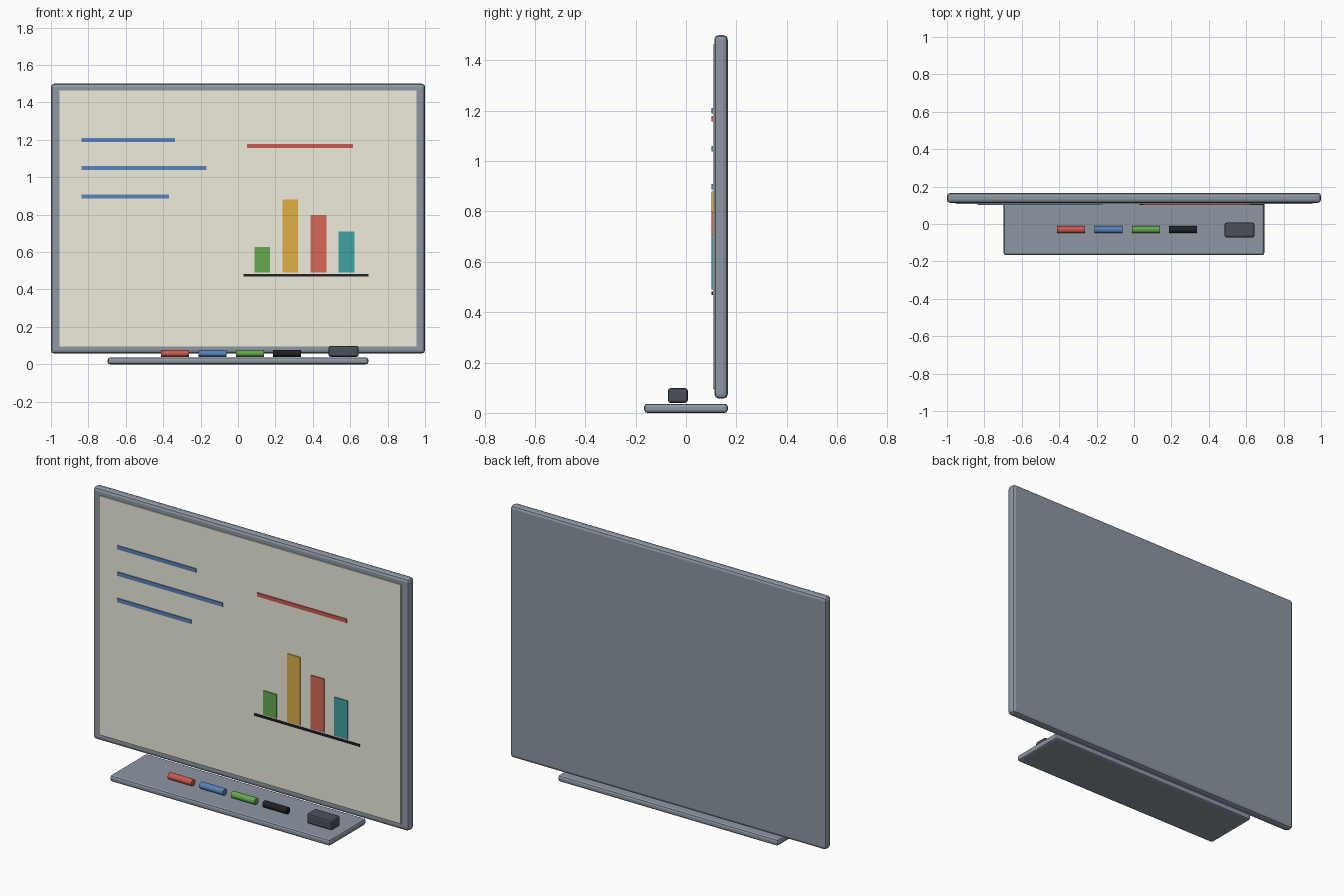
import bpy
import math

if "Cube" in bpy.data.objects:
    bpy.data.objects.remove(bpy.data.objects["Cube"])


def material(name, rgb):
    m = bpy.data.materials.new(name)
    m.diffuse_color = (*rgb, 1)
    m.use_nodes = True
    m.node_tree.nodes["Principled BSDF"].inputs["Base Color"].default_value = m.diffuse_color
    return m


RED = material("red", (0.62, 0.10, 0.08))
BLUE = material("blue", (0.10, 0.23, 0.50))
GREEN = material("green", (0.13, 0.40, 0.08))
BLACK = material("black", (0.015, 0.015, 0.02))
AMBER = material("amber", (0.75, 0.42, 0.06))
CORAL = material("coral", (0.68, 0.14, 0.09))
TEAL = material("teal", (0.05, 0.36, 0.36))
CREAM = material("cream", (0.85, 0.84, 0.72))
CHARCOAL = material("charcoal", (0.07, 0.08, 0.10))
STEEL = material("steel", (0.27, 0.31, 0.36))


def finish(ob, name, mat, bevel, segments=2):
    ob.name = name
    ob.data.materials.append(mat)
    if bevel:
        b = ob.modifiers.new("bevel", "BEVEL")
        b.width = bevel
        b.segments = segments
    return ob


def box(name, x, y, z, mat, bevel=0, segments=2):
    """Box from (min, max) pairs on each axis."""
    bpy.ops.mesh.primitive_cube_add(size=1, location=[sum(r) / 2 for r in (x, y, z)])
    ob = bpy.context.object
    ob.scale = [r[1] - r[0] for r in (x, y, z)]
    bpy.ops.object.transform_apply(location=False, rotation=False, scale=True)
    return finish(ob, name, mat, bevel, segments)


# Board and its writing surface
box("board_frame", (-1, 1), (0.113, 0.166), (0.057, 1.5), STEEL, 0.017)
box("writing_surface", (-0.955, 0.955), (0.107, 0.118), (0.095, 1.463), CREAM)

# Tray
box("tray", (-0.697, 0.697), (-0.166, 0.166), (0, 0.036), STEEL, 0.012)

# Drawn lines
INK = (0.102, 0.110)
lines = [(-0.837, -0.337, 1.2, BLUE), (-0.837, -0.169, 1.049, BLUE),
         (-0.837, -0.37, 0.898, BLUE), (0.048, 0.615, 1.167, RED)]
for i, (x0, x1, z, mat) in enumerate(lines):
    box(f"drawn_line_{i + 1}", (x0, x1), INK, (z - 0.011, z + 0.011), mat)

# Bar chart
box("chart_axis", (0.03, 0.698), INK, (0.469, 0.482), BLACK)
for i, (top, mat) in enumerate([(0.628, GREEN), (0.88, AMBER), (0.797, CORAL), (0.711, TEAL)]):
    x = 0.13 + 0.15 * i
    box(f"chart_bar_{i + 1}", (x - 0.042, x + 0.042), INK, (0.49, top), mat)

# Markers lying on the tray
for i, mat in enumerate([RED, BLUE, GREEN, BLACK]):
    bpy.ops.mesh.primitive_cylinder_add(vertices=12, radius=0.019, depth=0.15,
                                        location=(-0.337 + 0.2 * i, -0.03, 0.058),
                                        rotation=(0, math.pi / 2, 0))
    finish(bpy.context.object, f"marker_{i + 1}", mat, 0)

# Eraser
box("eraser", (0.484, 0.644), (-0.072, 0.007), (0.04, 0.098), CHARCOAL, 0.01)
